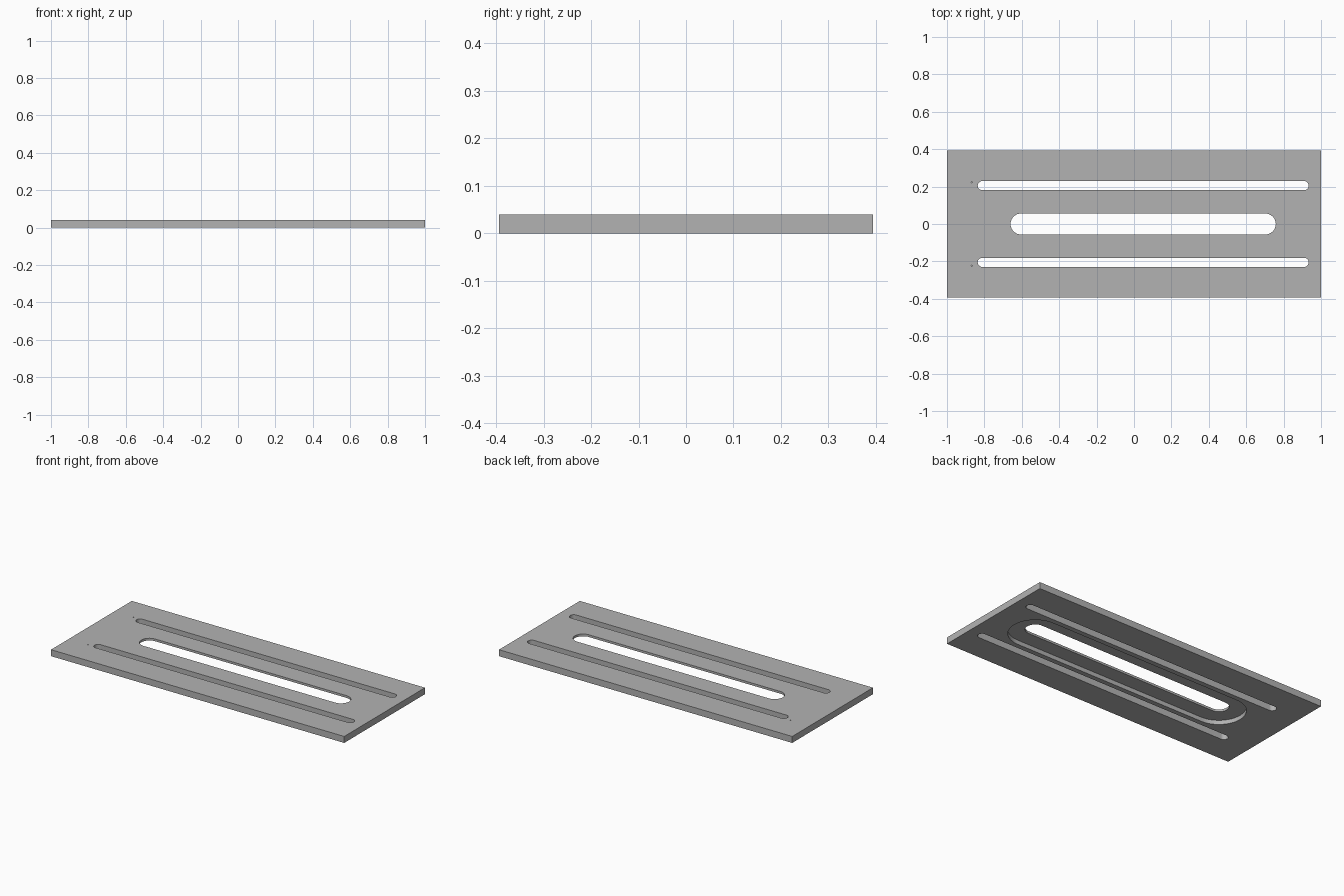
import bpy, bmesh, math

cube = bpy.data.objects.get("Cube")
if cube:
    bpy.data.objects.remove(cube, do_unlink=True)

LENGTH, WIDTH, THICK = 2.0, 0.787, 0.04
ARC_STEPS = 24

grey = bpy.data.materials.new("plain grey")
grey.use_nodes = True
colour = (0.45, 0.45, 0.45, 1)
grey.diffuse_color = colour
grey.node_tree.nodes["Principled BSDF"].inputs["Base Color"].default_value = colour


def prism(name, outline, z0, z1):
    """Extrude a closed outline from z0 up to z1."""
    bm = bmesh.new()
    base = bm.faces.new([bm.verts.new((x, y, z0)) for x, y in outline])
    top = bmesh.ops.extrude_face_region(bm, geom=[base])["geom"]
    bmesh.ops.translate(bm, vec=(0, 0, z1 - z0),
                        verts=[v for v in top if isinstance(v, bmesh.types.BMVert)])
    bmesh.ops.recalc_face_normals(bm, faces=bm.faces)
    mesh = bpy.data.meshes.new(name)
    bm.to_mesh(mesh)
    bm.free()
    mesh.materials.append(grey)
    obj = bpy.data.objects.new(name, mesh)
    bpy.context.collection.objects.link(obj)
    return obj


def stadium(xa, xb, y, radius):
    """Round-ended slot outline between arc centres xa and xb."""
    points = []
    for centre, start in ((xb, -math.pi / 2), (xa, math.pi / 2)):
        for i in range(ARC_STEPS + 1):
            a = start + math.pi * i / ARC_STEPS
            points.append((centre + radius * math.cos(a), y + radius * math.sin(a)))
    return points


def circle(x, y, radius, sides=16):
    return [(x + radius * math.cos(math.tau * i / sides),
             y + radius * math.sin(math.tau * i / sides)) for i in range(sides)]


# Flat plate
hx, hy = LENGTH / 2, WIDTH / 2
plate = prism("slotted_plate", [(-hx, -hy), (hx, -hy), (hx, hy), (-hx, hy)], 0, THICK)

# Wide centre slot, with a larger recess around it on the underside
xa, xb = -0.604, 0.702
cutters = [
    prism("underside_recess_cutter", stadium(xa, xb, 0, 0.15), -0.02, 0.026),
    prism("centre_slot_cutter", stadium(xa, xb, 0, 0.056), -0.03, 0.06),
]

# Narrow side slots and the tiny marker holes beside them
for side, label in ((1, "back"), (-1, "front")):
    cutters.append(prism(label + "_slot_cutter",
                         stadium(-0.811, 0.909, side * 0.205, 0.0245), -0.02, 0.06))
    cutters.append(prism(label + "_marker_cutter",
                         circle(-0.868, side * 0.223, 0.003), 0.03, 0.06))

# Cut everything out of the plate
bpy.ops.object.select_all(action="DESELECT")
bpy.context.view_layer.objects.active = plate
plate.select_set(True)
for cutter in cutters:
    cutter.hide_render = True
    cut = plate.modifiers.new(cutter.name, "BOOLEAN")
    cut.operation = "DIFFERENCE"
    cut.solver = "EXACT"
    cut.object = cutter
    bpy.ops.object.modifier_apply(modifier=cut.name)
    bpy.data.objects.remove(cutter, do_unlink=True)

bpy.ops.object.shade_smooth_by_angle(angle=math.radians(30))
